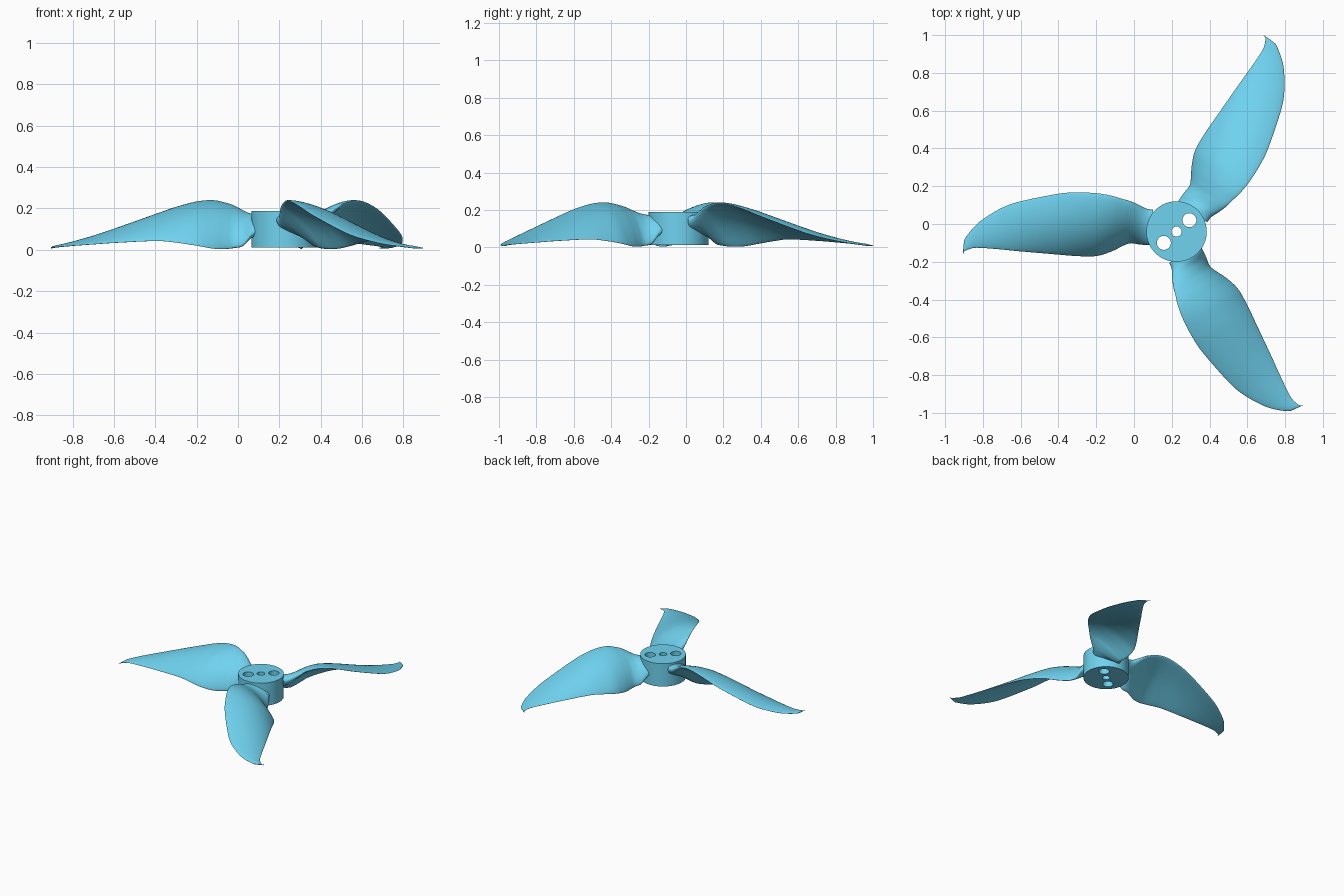
import bpy, bmesh, math
from mathutils import Matrix, Vector

if "Cube" in bpy.data.objects:
    bpy.data.objects.remove(bpy.data.objects["Cube"])

CX, CY = 0.225, -0.04          # hub axis

blue = bpy.data.materials.new("blue")
blue.diffuse_color = (0.16, 0.65, 0.87, 1)
blue.use_nodes = True
blue.node_tree.nodes["Principled BSDF"].inputs["Base Color"].default_value = blue.diffuse_color


def finish(obj, angle):
    bpy.ops.object.select_all(action='DESELECT')
    obj.select_set(True)
    bpy.context.view_layer.objects.active = obj
    obj.data.materials.clear()
    obj.data.materials.append(blue)
    bpy.ops.object.shade_smooth_by_angle(angle=math.radians(angle))


# Hub: disc outline with three holes, extruded
curve = bpy.data.curves.new("hub", 'CURVE')
curve.dimensions = '2D'
curve.fill_mode = 'BOTH'
curve.extrude = 0.0885
for x, y, r, n in [(0, 0, 0.16, 96), (0, 0, 0.027, 40),
                   (0.068, 0.06, 0.037, 48), (-0.067, -0.06, 0.037, 48)]:
    s = curve.splines.new('POLY')
    s.points.add(n - 1)
    for i, p in enumerate(s.points):
        a = 2 * math.pi * i / n
        p.co = (x + r * math.cos(a), y + r * math.sin(a), 0, 1)
    s.use_cyclic_u = True
hub = bpy.data.objects.new("hub", curve)
bpy.context.collection.objects.link(hub)
hub.location = (CX, CY, 0.1)
bpy.context.view_layer.objects.active = hub
hub.select_set(True)
bpy.ops.object.convert(target='MESH')
hub = bpy.context.object
bm = bmesh.new()
bm.from_mesh(hub.data)
bmesh.ops.remove_doubles(bm, verts=bm.verts, dist=1e-5)
bmesh.ops.recalc_face_normals(bm, faces=bm.faces)
bm.to_mesh(hub.data)
bm.free()
finish(hub, 35)

# Blade stations: radius, low edge (v, z), high edge (v, z), thickness, camber
STATIONS = [
    (0.124, -0.07, 0.09, 0.115, 0.15, 0.09, 0.0),
    (0.16, -0.07, 0.07, 0.12, 0.16, 0.085, 0.004),
    (0.20, -0.065, 0.022, 0.14, 0.185, 0.07, 0.015),
    (0.245, -0.06, 0.01, 0.16, 0.212, 0.055, 0.025),
    (0.285, -0.075, 0.005, 0.172, 0.226, 0.045, 0.035),
    (0.345, -0.105, 0.006, 0.19, 0.238, 0.04, 0.042),
    (0.425, -0.13, 0.02, 0.203, 0.231, 0.035, 0.045),
    (0.525, -0.13, 0.035, 0.207, 0.203, 0.03, 0.042),
    (0.625, -0.122, 0.043, 0.20, 0.166, 0.027, 0.035),
    (0.825, -0.105, 0.034, 0.16, 0.093, 0.022, 0.02),
    (0.925, -0.095, 0.027, 0.125, 0.06, 0.018, 0.013),
    (1.025, -0.087, 0.02, 0.065, 0.033, 0.014, 0.006),
    (1.075, -0.087, 0.016, 0.02, 0.022, 0.012, 0.003),
    (1.115, -0.10, 0.013, -0.03, 0.014, 0.01, 0.001),
    (1.125, -0.108, 0.011, -0.055, 0.011, 0.008, 0.0),
    (1.131, -0.122, 0.009, -0.118, 0.009, 0.004, 0.0),
]


def spline(rows, steps):
    """Catmull-Rom through all station values."""
    out = []
    for i in range(len(rows) - 1):
        quad = [rows[max(0, i - 1)], rows[i], rows[i + 1], rows[min(len(rows) - 1, i + 2)]]
        for k in range(steps):
            t = k / steps
            out.append([0.5 * (2 * b + (c - a) * t + (2 * a - 5 * b + 4 * c - d) * t * t
                               + (3 * b - a - 3 * c + d) * t ** 3) for a, b, c, d in zip(*quad)])
    return out + [rows[-1]]


def section(st, n=40):
    """Cambered foil section in the plane at one radius."""
    u, vl, zl, vh, zh, thick, camber = st
    low, high = Vector((vl, zl)), Vector((vh, zh))
    chord = (high - low).normalized()
    normal = Vector((-chord.y, chord.x))
    pts = []
    for i in range(n):
        a = 2 * math.pi * i / n
        s = (1 + math.cos(a)) / 2
        p = low.lerp(high, s) + normal * (4 * camber * s * (1 - s) + thick / 2 * math.sin(a))
        pts.append((u, -p.x, p.y))
    return pts


# Three blades around the hub
for name, angle in [("blade_left", 180), ("blade_back", 60), ("blade_front", -60)]:
    bm = bmesh.new()
    rings = [[bm.verts.new(p) for p in section(st)] for st in spline(STATIONS, 5)]
    for r0, r1 in zip(rings, rings[1:]):
        for i in range(len(r0)):
            j = (i + 1) % len(r0)
            bm.faces.new((r0[i], r0[j], r1[j], r1[i]))
    bm.faces.new(rings[0])
    bm.faces.new(rings[-1])
    bmesh.ops.recalc_face_normals(bm, faces=bm.faces)
    bm.transform(Matrix.Rotation(math.radians(angle), 4, 'Z'))
    mesh = bpy.data.meshes.new(name)
    bm.to_mesh(mesh)
    bm.free()
    blade = bpy.data.objects.new(name, mesh)
    bpy.context.collection.objects.link(blade)
    blade.location = (CX, CY, 0)
    finish(blade, 50)
